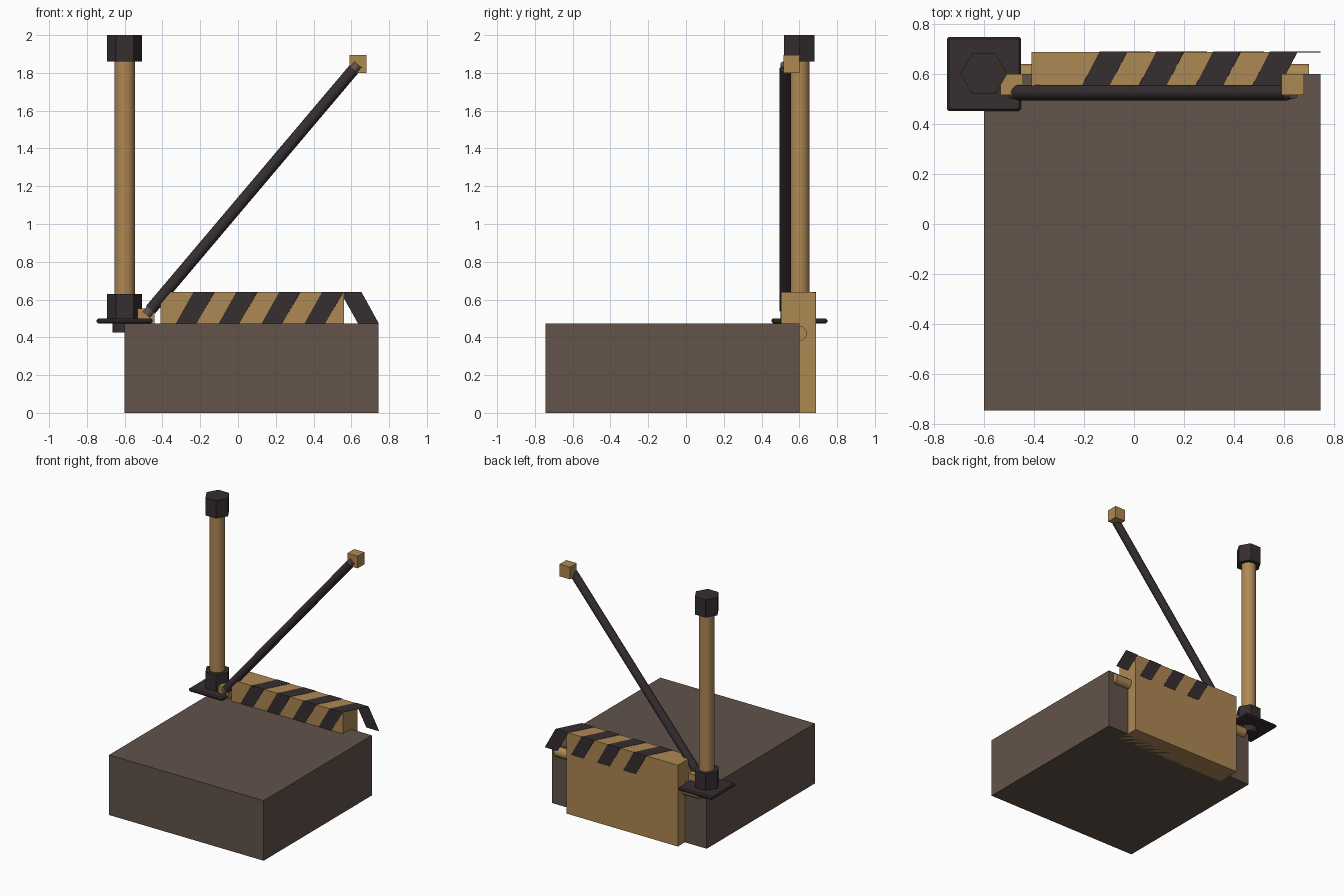
import bpy, bmesh, math
from mathutils import Vector

if "Cube" in bpy.data.objects:
    bpy.data.objects.remove(bpy.data.objects["Cube"])


def material(name, rgb):
    lin = [((c / 255 + 0.055) / 1.055) ** 2.4 for c in rgb]
    m = bpy.data.materials.new(name)
    m.diffuse_color = (*lin, 1)
    m.use_nodes = True
    m.node_tree.nodes["Principled BSDF"].inputs["Base Color"].default_value = m.diffuse_color
    return m


TAN = material("tan_yellow", (174, 136, 84))
BROWN = material("dull_brown", (98, 83, 74))
DARK = material("dark_charcoal", (54, 46, 48))


def box(name, lo, hi, mat):
    lo, hi = Vector(lo), Vector(hi)
    bpy.ops.mesh.primitive_cube_add(size=1, location=(lo + hi) / 2)
    ob = bpy.context.object
    ob.name = name
    ob.scale = hi - lo
    bpy.ops.object.transform_apply(location=False, rotation=False, scale=True)
    ob.data.materials.append(mat)
    return ob


def rod(name, a, b, radius, mat, sides=24):
    """Cylinder between two points; six sides gives a hexagonal prism."""
    a, b = Vector(a), Vector(b)
    bpy.ops.mesh.primitive_cylinder_add(vertices=sides, radius=radius,
                                        depth=(b - a).length, location=(a + b) / 2)
    ob = bpy.context.object
    ob.name = name
    ob.rotation_euler = (b - a).to_track_quat('Z', 'Y').to_euler()
    ob.data.materials.append(mat)
    if sides > 8:
        bpy.ops.object.shade_smooth_by_angle(angle=math.radians(40))
    return ob


def hex_collar(name, z0, z1):
    ob = rod(name, (-0.6, 0.6, z0), (-0.6, 0.6, z1), 0.093, DARK, 6)
    ob.rotation_euler = (0, 0, math.radians(30))  # corners point along x
    return ob


# Floor block
box("floor_block", (-0.6, -0.745, 0), (0.745, 0.6, 0.472), BROWN)

# Barrier housing and the axle running through it
box("barrier_housing", (-0.41, 0.502, 0), (0.56, 0.687, 0.639), TAN)
rod("axle", (-0.55, 0.6, 0.42), (0.70, 0.6, 0.42), 0.04, TAN)

# Slanted warning stripes folded over the housing; the last overhangs its end
bm = bmesh.new()
path = [(-0.095, 0.5, 0.472), (0, 0.5, 0.641), (0.097, 0.689, 0.641), (0.19, 0.689, 0.472)]
for k in range(4):
    x = -0.235 + 0.227 * k
    left = [bm.verts.new((x + dx, y, z)) for dx, y, z in path]
    right = [bm.verts.new((x + 0.11 + dx, y, z)) for dx, y, z in path]
    for i in range(3):
        bm.faces.new((left[i], right[i], right[i + 1], left[i + 1]))
mesh = bpy.data.meshes.new("warning_stripes")
bm.to_mesh(mesh)
bm.free()
mesh.materials.append(DARK)
stripes = bpy.data.objects.new("warning_stripes", mesh)
bpy.context.collection.objects.link(stripes)
solid = stripes.modifiers.new("thickness", 'SOLIDIFY')
solid.thickness = 0.003

# Post with mounting plate and hexagonal collars
plate = box("post_plate", (-0.748, 0.452, 0.474), (-0.452, 0.748, 0.5), DARK)
bevel = plate.modifiers.new("edge", 'BEVEL')
bevel.width = 0.008
bevel.segments = 1
rod("post_foot", (-0.6, 0.6, 0.425), (-0.6, 0.6, 0.48), 0.065, DARK)
rod("post", (-0.6, 0.6, 0.49), (-0.6, 0.6, 1.88), 0.055, TAN)
hex_collar("post_lower_collar", 0.5, 0.63)
hex_collar("post_cap", 1.86, 2.0)

# Diagonal arm with end sleeves and end blocks
low, high = Vector((-0.485, 0.525, 0.52)), Vector((0.635, 0.525, 1.845))
step = (high - low).normalized() * 0.035
rod("arm", low + step, high - step, 0.031, DARK)
rod("arm_lower_sleeve", low, low + step * 1.5, 0.026, BROWN)
rod("arm_upper_sleeve", high - step * 1.5, high, 0.026, BROWN)
box("arm_upper_block", (0.59, 0.515, 1.80), (0.68, 0.6, 1.895), TAN)
box("arm_lower_block", (-0.533, 0.515, 0.462), (-0.443, 0.6, 0.552), TAN)
